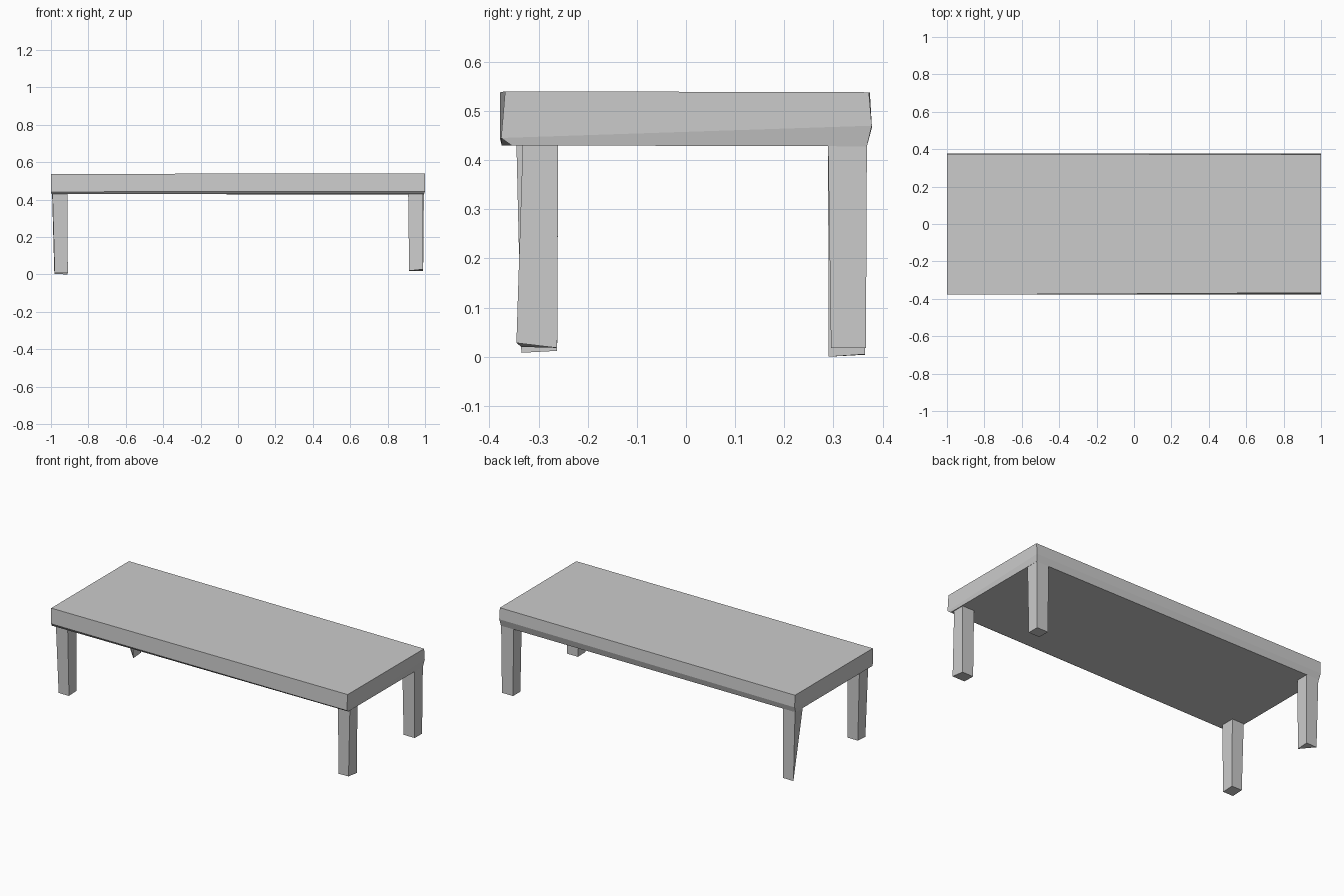
import bpy, bmesh


def loft(name, rings):
    """Closed solid through four-cornered rings, listed bottom to top.
    Corner order in each ring: front left, front right, back right, back left."""
    bm = bmesh.new()
    loops = [[bm.verts.new(p) for p in ring] for ring in rings]
    bm.faces.new(loops[0][::-1])
    bm.faces.new(loops[-1])
    for low, high in zip(loops, loops[1:]):
        for i in range(4):
            j = (i + 1) % 4
            bm.faces.new((low[i], low[j], high[j], high[i]))
    bmesh.ops.remove_doubles(bm, verts=bm.verts, dist=0.0005)
    bmesh.ops.recalc_face_normals(bm, faces=bm.faces)
    mesh = bpy.data.meshes.new(name)
    bm.to_mesh(mesh)
    bm.free()
    obj = bpy.data.objects.new(name, mesh)
    bpy.context.collection.objects.link(obj)
    return obj


def rect(x0, x1, y0, y1, z):
    return [(x0, y0, z), (x1, y0, z), (x1, y1, z), (x0, y1, z)]


# Thick table top, its lower edge slightly worn in
loft("table_top", [
    [(-0.998, -0.375, 0.430), (0.995, -0.355, 0.430),
     (0.995, 0.368, 0.428), (-0.998, 0.365, 0.430)],
    [(-1.0, -0.378, 0.442), (1.0, -0.376, 0.445),
     (1.0, 0.378, 0.470), (-1.0, 0.378, 0.465)],
    [(-1.0, -0.378, 0.538), (1.0, -0.368, 0.540),
     (1.0, 0.372, 0.538), (-1.0, 0.374, 0.538)],
])

# Front legs, set in a little from the front edge
loft("front_left_leg", [
    [(-0.980, -0.335, 0.008), (-0.910, -0.335, 0.008),
     (-0.910, -0.262, 0.012), (-0.980, -0.262, 0.012)],
    rect(-0.992, -0.912, -0.345, -0.260, 0.435),
])
loft("front_right_leg", [
    [(0.915, -0.335, 0.020), (0.990, -0.345, 0.028),
     (0.990, -0.262, 0.018), (0.915, -0.262, 0.018)],
    rect(0.910, 0.990, -0.332, -0.260, 0.435),
])

# Back legs, flush with the back edge
loft("back_right_leg", [
    rect(0.915, 0.990, 0.295, 0.366, 0.018),
    rect(0.910, 0.994, 0.289, 0.368, 0.435),
])
# This leg has its inner outside corner cut away to a three-sided foot
loft("back_left_leg", [
    [(-0.912, 0.290, 0.0), (-0.912, 0.290, 0.0),
     (-0.912, 0.364, 0.005), (-0.982, 0.364, 0.004)],
    rect(-0.994, -0.912, 0.289, 0.365, 0.435),
])
